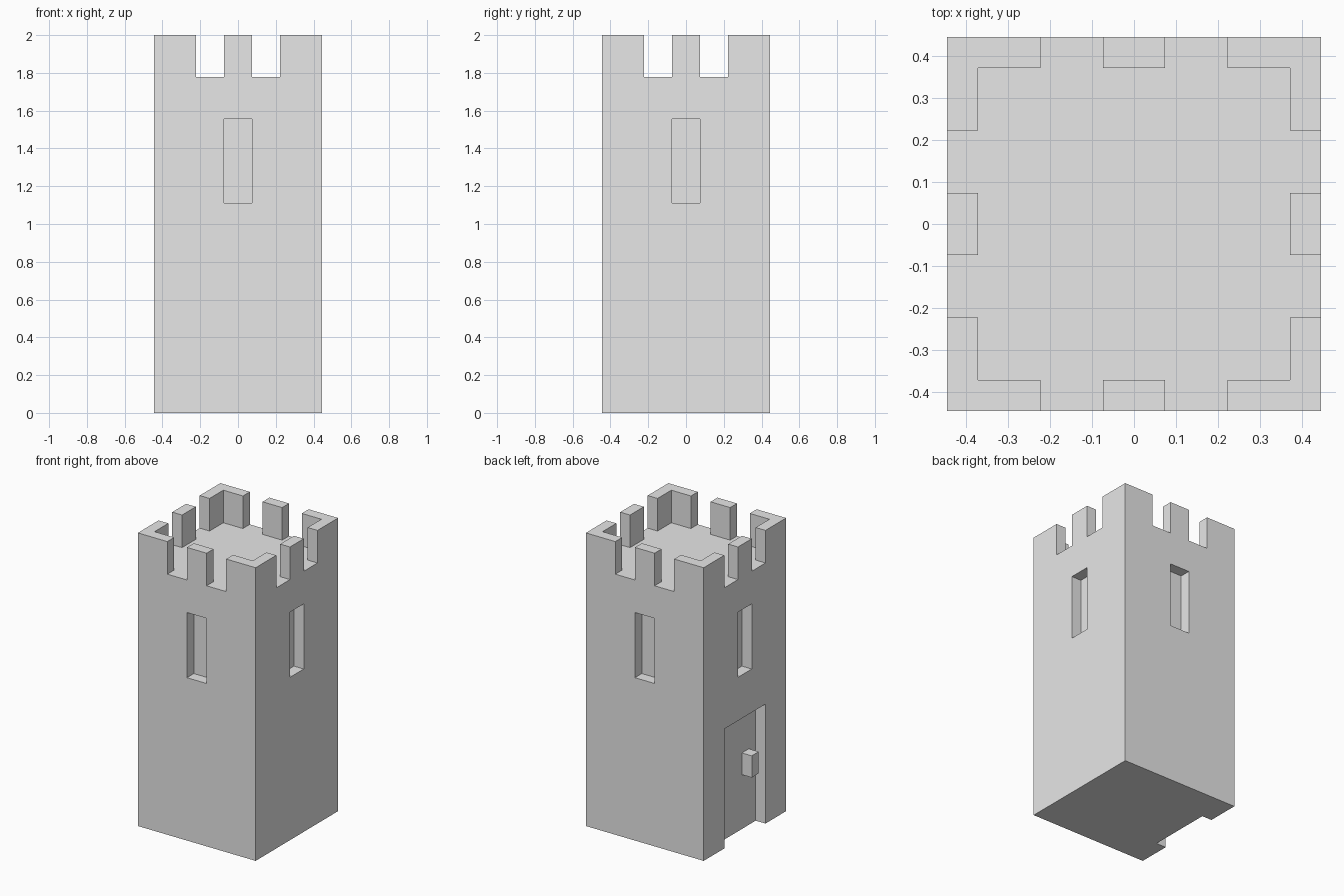
import bpy
import bmesh
from mathutils import Matrix, Vector

cube = bpy.data.objects.get("Cube")
if cube:
    bpy.data.objects.remove(cube, do_unlink=True)

# All sizes are whole modules; the tower is 27 modules tall
U = 2 / 27
HALF, HEIGHT, ROOF = 6, 27, 24

stone = bpy.data.materials.new("grey_stone")
stone.use_nodes = True
grey = (0.8, 0.8, 0.8, 1)
stone.diffuse_color = grey
stone.node_tree.nodes["Principled BSDF"].inputs["Base Color"].default_value = grey


def box(name, low, high):
    """Axis-aligned box between two corners given in modules."""
    low, high = Vector(low) * U, Vector(high) * U
    bm = bmesh.new()
    bmesh.ops.create_cube(bm, size=1, matrix=Matrix.Translation((low + high) / 2)
                          @ Matrix.Diagonal((*(high - low), 1)))
    mesh = bpy.data.meshes.new(name)
    bm.to_mesh(mesh)
    bm.free()
    mesh.materials.append(stone)
    obj = bpy.data.objects.new(name, mesh)
    bpy.context.collection.objects.link(obj)
    return obj


def carve(target, low, high):
    """Cut a box out of the target and discard the cutter."""
    cutter = box("cutter", low, high)
    cutter.hide_render = True
    mod = target.modifiers.new("carve", 'BOOLEAN')
    mod.operation = 'DIFFERENCE'
    mod.solver = 'EXACT'
    mod.object = cutter
    bpy.context.view_layer.objects.active = target
    bpy.ops.object.modifier_apply(modifier=mod.name)
    mesh = cutter.data
    bpy.data.objects.remove(cutter, do_unlink=True)
    bpy.data.meshes.remove(mesh)


# Tower block
tower = box("tower", (-HALF, -HALF, 0), (HALF, HALF, HEIGHT))

# Roof well inside the parapet
inner = HALF - 1
carve(tower, (-inner, -inner, ROOF), (inner, inner, HEIGHT + 1))

# Gaps between the merlons, cut right across in both directions
over = HALF + 1
for a, b in ((-3, -1), (1, 3)):
    carve(tower, (-over, a, ROOF), (over, b, HEIGHT + 1))
    carve(tower, (a, -over, ROOF), (b, over, HEIGHT + 1))

# Window recess on each side
for a, b in ((-over, -inner), (inner, over)):
    carve(tower, (a, -1, 15), (b, 1, 21))
    carve(tower, (-1, a, 15), (1, b, 21))

# Door recess and its handle
carve(tower, (-over, -3, -1), (-inner, 3, 11))
box("door_handle", (-HALF, -2, 5), (-inner, -1, 7))
